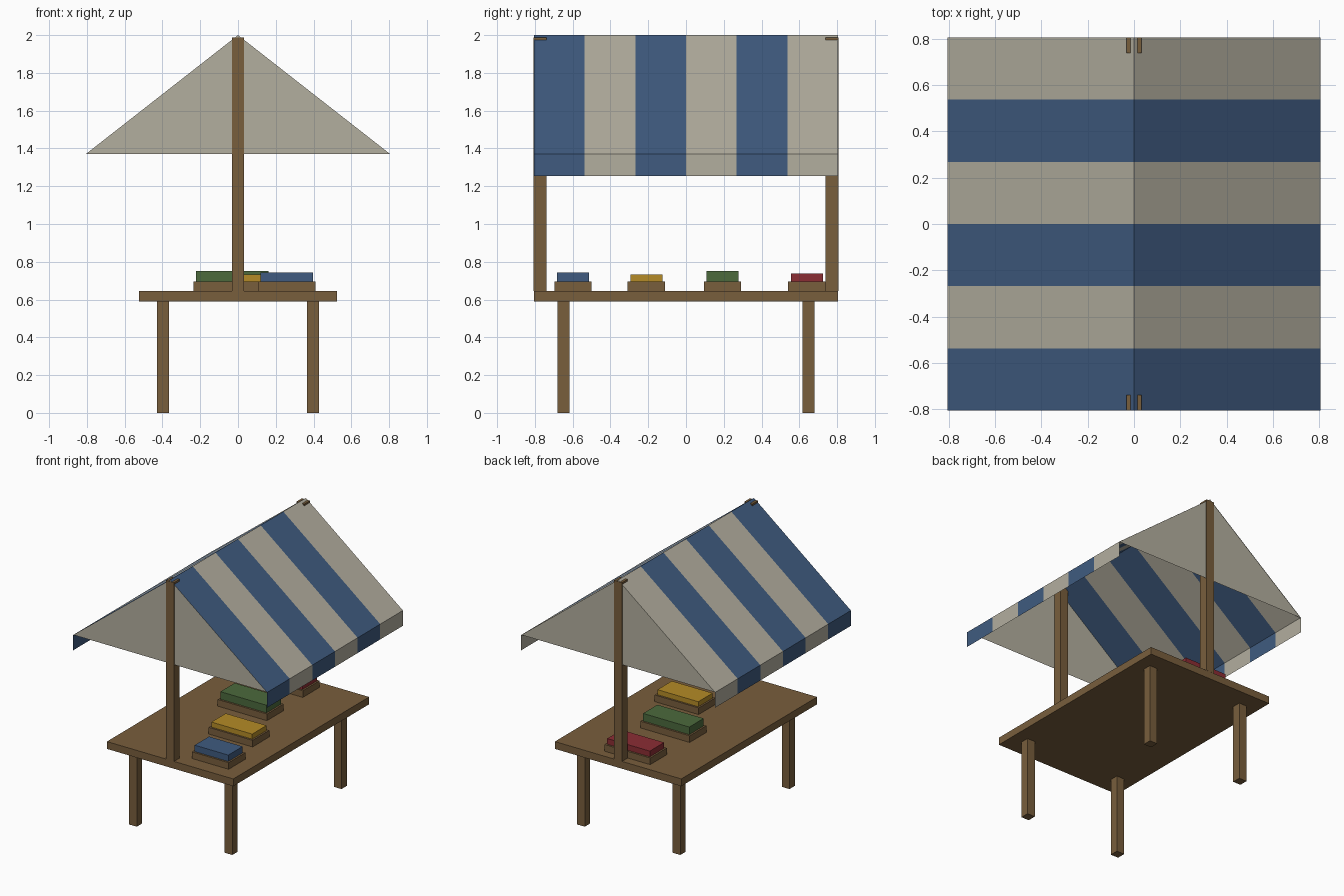
import bpy

cube = bpy.data.objects.get("Cube")
if cube:
    bpy.data.objects.remove(cube, do_unlink=True)


def material(name, rgb):
    m = bpy.data.materials.new(name)
    m.use_nodes = True
    color = (*rgb, 1.0)
    m.diffuse_color = color
    m.node_tree.nodes["Principled BSDF"].inputs["Base Color"].default_value = color
    return m


wood = material("brown wood", (0.19, 0.112, 0.046))
cream = material("cream cloth", (0.45, 0.425, 0.345))
blue = material("blue cloth", (0.05, 0.105, 0.215))
yellow = material("yellow goods", (0.46, 0.26, 0.02))
green = material("green goods", (0.072, 0.143, 0.046))
red = material("red goods", (0.26, 0.026, 0.034))


def mesh_object(name, verts, faces, mats):
    mesh = bpy.data.meshes.new(name)
    mesh.from_pydata(verts, [], faces)
    for m in mats:
        mesh.materials.append(m)
    obj = bpy.data.objects.new(name, mesh)
    bpy.context.collection.objects.link(obj)
    return obj


def box(name, x, y, z, mat):
    """Box from (min, max) ranges on each axis."""
    verts = [(a, b, c) for a in x for b in y for c in z]
    faces = [(0, 1, 3, 2), (4, 6, 7, 5), (0, 4, 5, 1),
             (2, 3, 7, 6), (0, 2, 6, 4), (1, 5, 7, 3)]
    return mesh_object(name, verts, faces, [mat])


def span(center, size):
    return (center - size / 2, center + size / 2)


HALF = 0.806       # half length of the stall
TOP = 0.645        # height of the table top
EAVE = 1.37
RIDGE = 2.0

# Table and legs
box("table_top", span(0, 1.05), span(0, 2 * HALF), (0.59, TOP), wood)
for sy, end in ((-1, "front"), (1, "back")):
    for sx, side in ((-1, "right"), (1, "left")):
        box(f"{end}_{side}_leg", span(sx * 0.397, 0.064),
            span(sy * 0.648, 0.064), (0, 0.59), wood)

# Posts holding the ridge, with a cloth gable at each end
for sy, end in ((-1, "front"), (1, "back")):
    box(f"{end}_post", span(0, 0.066), span(sy * 0.773, 0.068), (TOP, 1.988), wood)
    y = sy * (HALF - 0.003)
    tri = (0, 1, 2) if sy < 0 else (2, 1, 0)
    mesh_object(f"{end}_gable",
                [(-HALF, y, EAVE), (HALF, y, EAVE), (0, y, RIDGE)], [tri], [cream])

# Striped awning with hanging valances
profile = [(-HALF, 1.255), (-HALF, EAVE), (0, RIDGE), (HALF, EAVE), (HALF, 1.255)]
stripes, n = 6, len(profile)
verts = [(x, -HALF + 2 * HALF * i / stripes, z)
         for i in range(stripes + 1) for x, z in profile]
faces = [(i * n + j, i * n + j + 1, (i + 1) * n + j + 1, (i + 1) * n + j)
         for i in range(stripes) for j in range(n - 1)]
awning = mesh_object("awning", verts, faces, [blue, cream])
for poly in awning.data.polygons:
    poly.material_index = (poly.index // (n - 1)) % 2

# Trays of goods: name, centre x, centre y, tray width, goods top, colour
goods = [("blue", 0.258, -0.598, 0.305, 0.743, blue),
         ("yellow", 0.155, -0.21, 0.365, 0.733, yellow),
         ("green", -0.03, 0.193, 0.41, 0.752, green),
         ("red", -0.03, 0.64, 0.38, 0.738, red)]
for name, x, y, width, top, mat in goods:
    box(f"{name}_goods_tray", span(x, width), span(y, 0.198), (TOP, 0.695), wood)
    box(f"{name}_goods", span(x, width - 0.026), span(y, 0.17), (0.695, top), mat)
